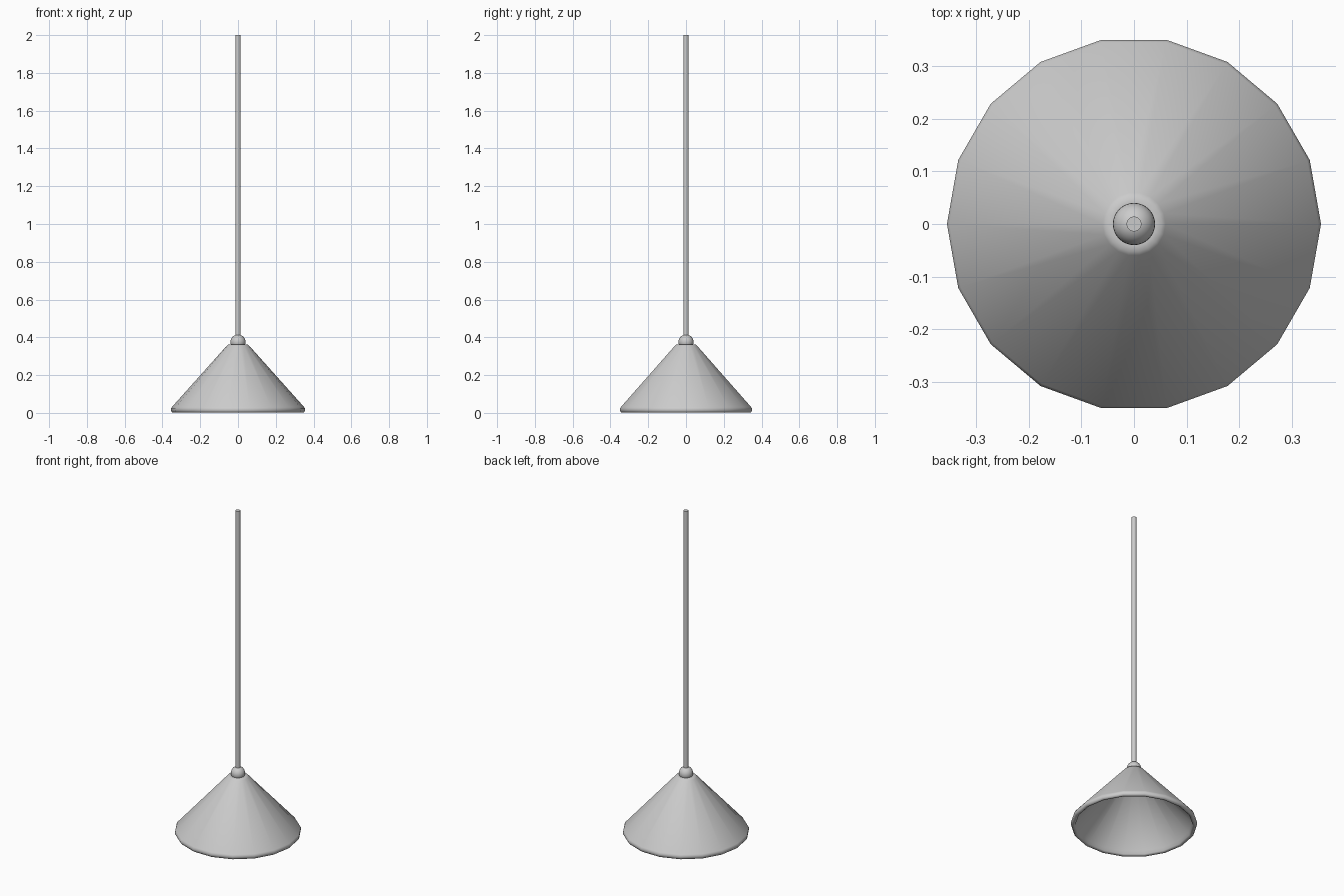
import bpy, bmesh, math

if "Cube" in bpy.data.objects:
    bpy.data.objects.remove(bpy.data.objects["Cube"])


def lathe(name, profile, sides, angle=40):
    """Spin an (r, z) profile round the z axis."""
    bm = bmesh.new()
    rings = []
    for r, z in profile:
        if r == 0:
            rings.append([bm.verts.new((0, 0, z))] * sides)
        else:
            rings.append([bm.verts.new((r * math.cos(math.tau * i / sides),
                                        r * math.sin(math.tau * i / sides), z))
                          for i in range(sides)])
    for a, b in zip(rings, rings[1:]):
        for i in range(sides):
            j = (i + 1) % sides
            bm.faces.new(list(dict.fromkeys((a[i], a[j], b[j], b[i]))))
    bmesh.ops.recalc_face_normals(bm, faces=bm.faces)
    mesh = bpy.data.meshes.new(name)
    bm.to_mesh(mesh)
    bm.free()
    ob = bpy.data.objects.new(name, mesh)
    bpy.context.collection.objects.link(ob)
    bpy.ops.object.select_all(action='DESELECT')
    ob.select_set(True)
    bpy.context.view_layer.objects.active = ob
    bpy.ops.object.shade_smooth_by_angle(angle=math.radians(angle))
    return ob


# Hollow conical shade with a rolled rim and closed top
lathe("lamp_shade", [
    (0, 0.345), (0.045, 0.34), (0.325, 0.025), (0.33, 0.008),
    (0.337, 0.002), (0.348, 0.002), (0.354, 0.01), (0.355, 0.022),
    (0.35, 0.031), (0.06, 0.355), (0.053, 0.361), (0.042, 0.362), (0, 0.362),
], 18, 60)

# Ball joint between shade and rod
bpy.ops.mesh.primitive_uv_sphere_add(segments=32, ring_count=16,
                                     radius=0.04, location=(0, 0, 0.375))
ball = bpy.context.object
ball.name = "ball_joint"
bpy.ops.object.shade_smooth()

# Long hanging rod
lathe("hanging_rod", [(0, 0.38), (0.014, 0.38), (0.014, 2.0), (0, 2.0)], 32)
